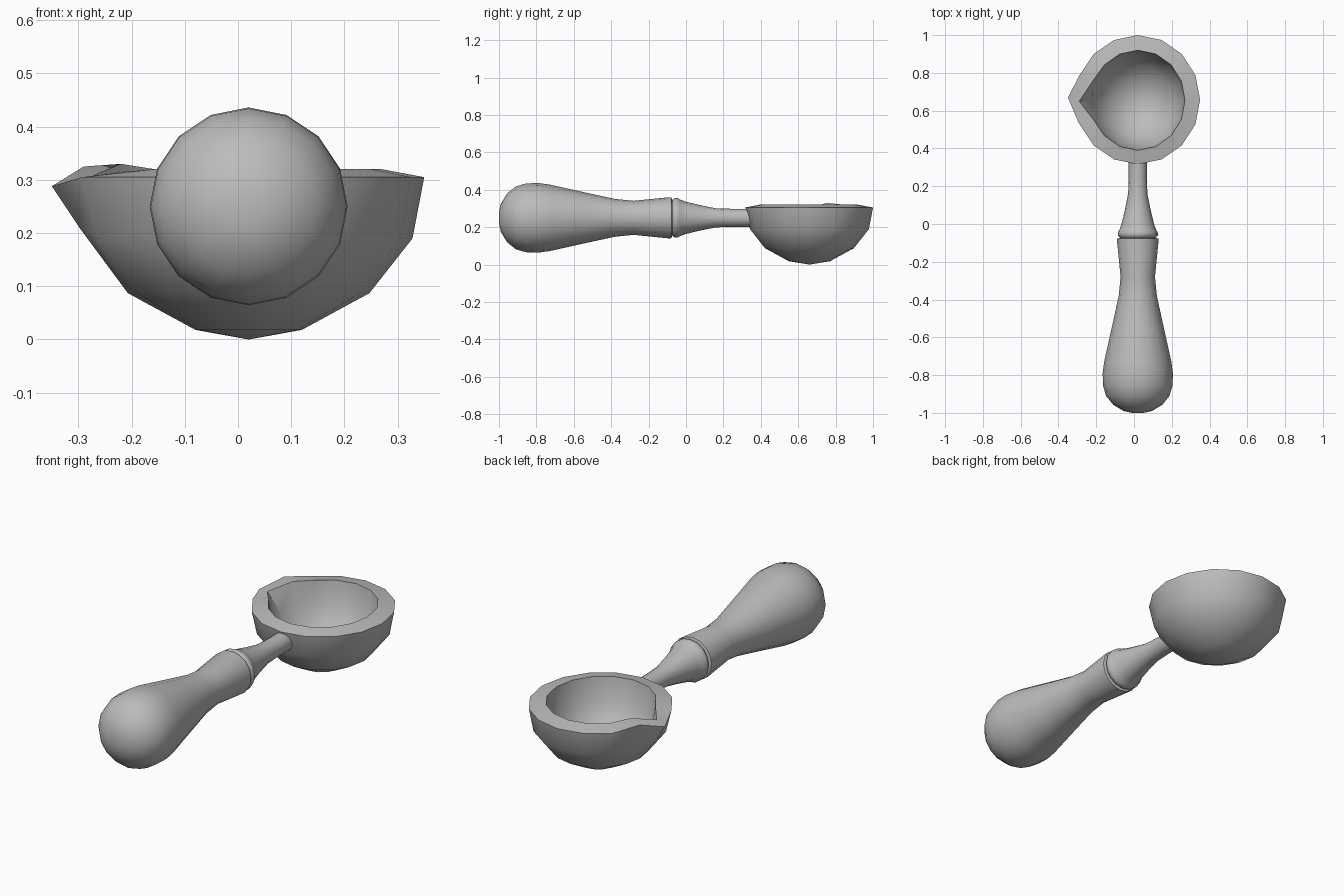
import bpy, bmesh, math
from mathutils import Vector

if "Cube" in bpy.data.objects:
    bpy.data.objects.remove(bpy.data.objects["Cube"])

SIDES = 16
CX, AXIS_Z = 0.02, 0.25

metal = bpy.data.materials.new("plain grey")
metal.diffuse_color = (0.5, 0.5, 0.5, 1)
metal.use_nodes = True
metal.node_tree.nodes["Principled BSDF"].inputs["Base Color"].default_value = metal.diffuse_color


def loft(name, start, rings, end, angle=45):
    """Skin a list of rings, closed by a pole at each end."""
    bm = bmesh.new()
    loops = [[bm.verts.new(p) for p in ring] for ring in rings]
    a, b = bm.verts.new(start), bm.verts.new(end)
    for i in range(SIDES):
        j = (i + 1) % SIDES
        bm.faces.new((a, loops[0][j], loops[0][i]))
        bm.faces.new((b, loops[-1][i], loops[-1][j]))
        for p, q in zip(loops, loops[1:]):
            bm.faces.new((p[i], p[j], q[j], q[i]))
    bmesh.ops.recalc_face_normals(bm, faces=bm.faces[:])
    mesh = bpy.data.meshes.new(name)
    bm.to_mesh(mesh)
    bm.free()
    mesh.materials.append(metal)
    obj = bpy.data.objects.new(name, mesh)
    bpy.context.collection.objects.link(obj)
    bpy.ops.object.select_all(action='DESELECT')
    obj.select_set(True)
    bpy.context.view_layer.objects.active = obj
    bpy.ops.object.shade_smooth_by_angle(angle=math.radians(angle))
    return obj


def turned(name, profile):
    """Turned part along y from (y, radius) pairs."""
    rings = [[(CX + r * math.sin(2 * math.pi * k / SIDES), y,
               AXIS_Z + r * math.cos(2 * math.pi * k / SIDES))
              for k in range(SIDES)] for y, r in profile]
    return loft(name, (CX, profile[0][0], AXIS_Z), rings,
                (CX, profile[-1][0], AXIS_Z))


def bowl_ring(cy, rx, ry, z):
    return [Vector((CX + rx * math.cos(2 * math.pi * k / SIDES),
                    cy + ry * math.sin(2 * math.pi * k / SIDES), z))
            for k in range(SIDES)]


# Wooden-style grip with a rounded butt
turned("grip", [(-1.0, 0.03), (-0.99, 0.075), (-0.957, 0.13), (-0.91, 0.168),
                (-0.855, 0.184), (-0.79, 0.186), (-0.73, 0.178), (-0.55, 0.138),
                (-0.38, 0.101), (-0.28, 0.091), (-0.09, 0.11), (-0.078, 0.109),
                (-0.074, 0.095), (-0.06, 0.09)])

# Collar and tapering neck that runs into the bowl wall
turned("neck", [(-0.08, 0.085), (-0.07, 0.098), (-0.06, 0.106), (-0.045, 0.106),
                (-0.032, 0.098), (0.0, 0.086), (0.08, 0.067), (0.16, 0.051),
                (0.25, 0.048), (0.35, 0.048)])

# Bowl: outer wall up to the rim, then inner wall down
outer = [bowl_ring(0.66, 0.10, 0.11, 0.018), bowl_ring(0.66, 0.227, 0.237, 0.087),
         bowl_ring(0.66, 0.308, 0.318, 0.19), bowl_ring(0.658, 0.33, 0.342, 0.305)]
inner = [bowl_ring(0.655, 0.25, 0.265, 0.32), bowl_ring(0.655, 0.237, 0.25, 0.21),
         bowl_ring(0.655, 0.18, 0.19, 0.105), bowl_ring(0.655, 0.09, 0.095, 0.042)]

# Pouring lip on the -x side
outer[3][7] = Vector((-0.29, 0.785, 0.325))
outer[3][8] = Vector((-0.35, 0.67, 0.288))
outer[3][9] = Vector((-0.293, 0.535, 0.305))
outer[2][8].x = -0.298
outer[2][8].z = 0.21
inner[0][7] = Vector((-0.22, 0.755, 0.33))
inner[0][8] = Vector((-0.29, 0.65, 0.30))
inner[0][9] = Vector((-0.215, 0.553, 0.315))

loft("bowl", (CX, 0.66, 0.0), outer + inner, (CX, 0.655, 0.022))
